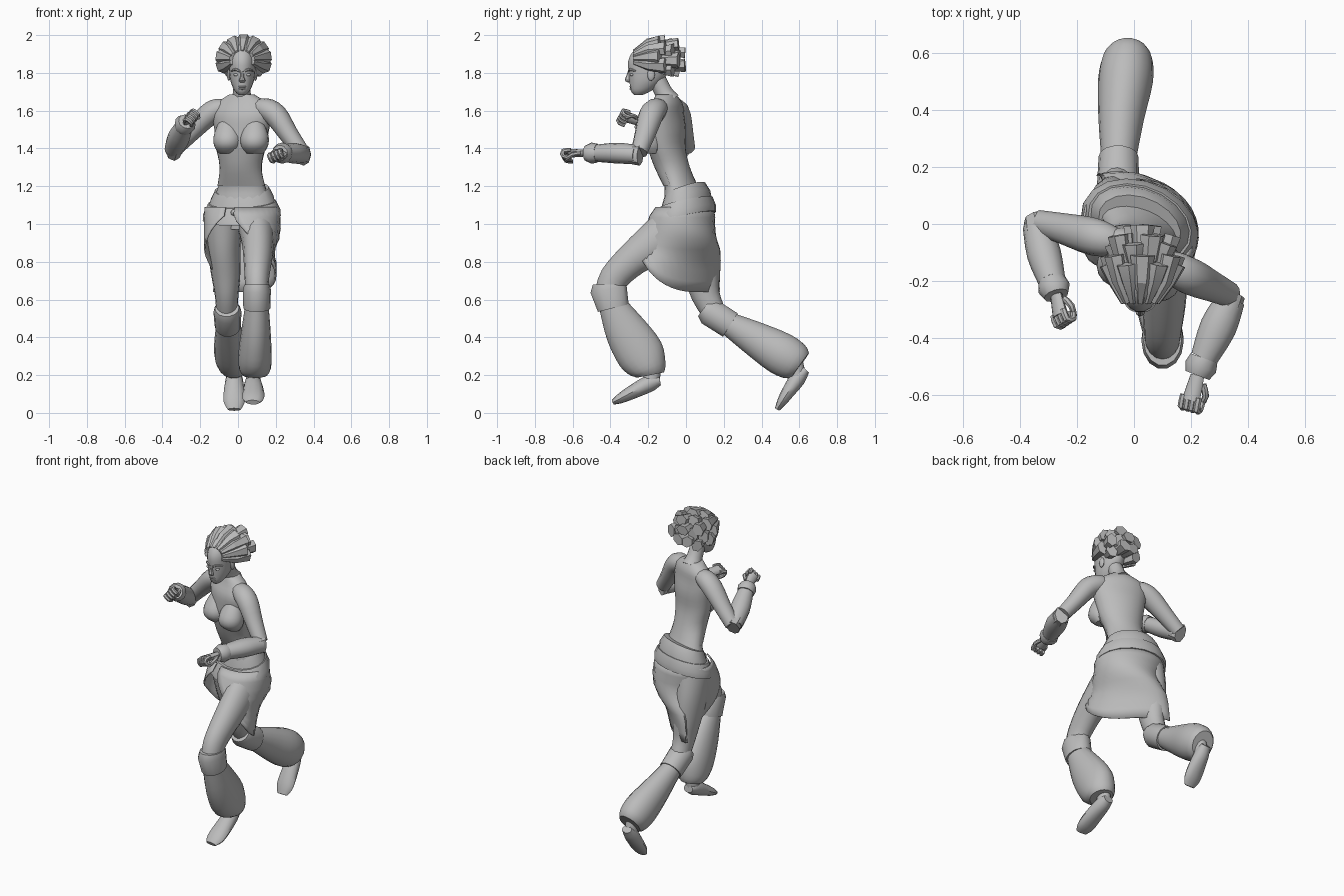
import bpy, bmesh
from math import sin, cos, pi, radians
from mathutils import Vector, Matrix

if "Cube" in bpy.data.objects:
    bpy.data.objects.remove(bpy.data.objects["Cube"])

grey = bpy.data.materials.new("clay_grey")
grey.use_nodes = True
tone = (0.5, 0.5, 0.5, 1)
grey.diffuse_color = tone
grey.node_tree.nodes["Principled BSDF"].inputs["Base Color"].default_value = tone

X, Y, Z = Vector((1, 0, 0)), Vector((0, 1, 0)), Vector((0, 0, 1))
TWIST = radians(-22)


def finish(name, bm, sharp=40):
    bmesh.ops.recalc_face_normals(bm, faces=bm.faces)
    mesh = bpy.data.meshes.new(name)
    bm.to_mesh(mesh)
    bm.free()
    mesh.materials.append(grey)
    mesh.shade_smooth()
    mesh.set_sharp_from_angle(angle=radians(sharp))
    obj = bpy.data.objects.new(name, mesh)
    bpy.context.collection.objects.link(obj)
    return obj


def spline(stations, steps):
    """Smooth a list of stations by Catmull-Rom interpolation."""
    pts = [Vector(s) for s in stations]
    out = []
    for i in range(len(pts) - 1):
        a, b, c, d = pts[max(i - 1, 0)], pts[i], pts[i + 1], pts[min(i + 2, len(pts) - 1)]
        for k in range(steps):
            t = k / steps
            out.append(b + (c - a) * t / 2 + (a - 2.5 * b + 2 * c - d / 2) * t * t
                       + (1.5 * (b - c) + (d - a) / 2) * t ** 3)
    return out + [pts[-1]]


def loft(name, stations, sides=14, axis=X, steps=3, level=False, twist=0, tilt=0,
         arc=None, sharp=40):
    """Skin rings (x, y, z, half width, half depth) along a path or level stack."""
    st = spline(stations, steps)
    bm = bmesh.new()
    rings = []
    for i, s in enumerate(st):
        c = Vector(s[:3])
        if level:
            u = Vector((cos(twist), sin(twist), 0))
            v = Vector((-sin(twist), cos(twist), tilt))
        else:
            t = Vector(st[min(i + 1, len(st) - 1)][:3]) - Vector(st[max(i - 1, 0)][:3])
            t.normalize()
            u = (axis - t * axis.dot(t)).normalized()
            v = t.cross(u)
        lo, hi = arc or (0, 2 * pi)
        count = sides + 1 if arc else sides
        angles = [lo + (hi - lo) * k / sides for k in range(count)]
        rings.append([bm.verts.new(c + u * s[3] * cos(a) + v * s[4] * sin(a)) for a in angles])
    for p, q in zip(rings, rings[1:]):
        for k in range(len(p) - (1 if arc else 0)):
            n = (k + 1) % len(p)
            bm.faces.new((p[k], p[n], q[n], q[k]))
    if not arc:
        bm.faces.new(rings[0])
        bm.faces.new(rings[-1])
    return finish(name, bm, sharp)


def ball(name, centre, size, twist=0):
    bm = bmesh.new()
    bmesh.ops.create_uvsphere(bm, u_segments=16, v_segments=10, radius=1)
    m = Matrix.Translation(centre) @ Matrix.Rotation(twist, 4, "Z") @ Matrix.Diagonal((*size, 1))
    bmesh.ops.transform(bm, matrix=m, verts=bm.verts)
    return finish(name, bm)


# Torso, twisted so the left side leads
torso = [(.02, 0, .97, .13, .1), (.02, 0, 1.08, .17, .11), (.02, -.025, 1.2, .13, .08),
         (.017, -.07, 1.3, .112, .088), (.017, -.1, 1.4, .133, .092), (.02, -.105, 1.5, .152, .094),
         (.02, -.11, 1.58, .165, .085), (.02, -.1, 1.64, .14, .068), (.02, -.105, 1.685, .07, .05)]
loft("torso", torso, 20, level=True, twist=TWIST)
bodice = [(x, y, z, a + .005, b + .005) for x, y, z, a, b in torso[2:5]]
loft("bodice_front", bodice, 14, level=True, twist=TWIST, arc=(pi * 1.02, pi * 1.98))
for side, x, y in (("right", -.055, -.145), ("left", .088, -.195)):
    loft(side + "_breast", [(x, y + .04, 1.57, .03, .03), (x, y + .018, 1.52, .056, .052),
                            (x, y, 1.46, .075, .073), (x, y + .002, 1.41, .07, .07),
                            (x, y + .02, 1.372, .045, .042)], 16, level=True, twist=TWIST)
loft("neck", [(.02, -.09, 1.65, .062, .06), (.02, -.12, 1.7, .046, .047),
              (.02, -.165, 1.79, .044, .048)], 12)

# Head and face
FX = .022
loft("head", [(FX, -.252, 1.683, .018, .022), (FX, -.238, 1.705, .04, .055),
              (FX, -.215, 1.75, .06, .085), (FX, -.2, 1.8, .069, .105),
              (FX, -.195, 1.86, .072, .113), (FX, -.185, 1.91, .066, .1),
              (FX, -.18, 1.95, .04, .06), (FX, -.18, 1.96, .012, .02)], 18, level=True)
loft("nose", [(FX, -.299, 1.81, .008, .008), (FX, -.306, 1.78, .01, .012),
              (FX, -.308, 1.76, .017, .015), (FX, -.298, 1.748, .01, .008)], 8, level=True)
for name, z, w in (("upper_lip", 1.727, .024), ("lower_lip", 1.716, .02)):
    ball(name, (FX, -.285, z), (w, .014, .007))
for side, s in (("right", -1), ("left", 1)):
    ball(side + "_eye", (FX + s * .03, -.287, 1.79), (.016, .01, .008))
    loft(side + "_brow", [(FX + s * .01, -.303, 1.808, .006, .006),
                          (FX + s * .035, -.295, 1.818, .007, .007),
                          (FX + s * .058, -.268, 1.81, .004, .004)], 6, axis=Z)
    ball(side + "_ear", (FX + s * .07, -.185, 1.79), (.01, .02, .032))

# Swept-back locks with flat cut ends: (count, spread, end y, reach, root y, root radius)
for row, (count, spread, end, reach, root, r0) in enumerate((
        (9, 108, -.125, .122, -.275, .058), (8, 130, -.055, .105, -.19, .055),
        (5, 144, -.02, .055, -.15, .04))):
    for k in range(count):
        a = radians(spread * (2 * k / (count - 1) - 1))
        wob = .015 * (-1) ** k
        path = [(FX + r0 * sin(a), root, 1.87 + r0 * cos(a) * .75, .013, .012),
                (.028 + reach * .8 * sin(a), (root + end) / 2, 1.87 + reach * .75 * cos(a), .031, .024),
                (.03 + reach * sin(a), end + wob, 1.87 + (reach - .018) * cos(a), .043, .033)]
        loft(f"hair_lock_{row}_{k}", path, 6, axis=Vector((cos(a), 0, -sin(a))), steps=1, sharp=20)


# Arms, bracers and fists
def fist(side, wrist, tip, across):
    wrist, tip = Vector(wrist), Vector(tip)
    d = (tip - wrist).normalized()
    u = (across - d * across.dot(d)).normalized()
    v = d.cross(u)
    v = v if v.z < 0 else -v
    size = (tip - wrist).length

    def at(f, w, h, r):
        return (*(wrist + d * size * f + u * w + v * h), r, r)
    palm = [at(0, 0, 0, .026), at(.35, 0, 0, .03), at(.72, 0, 0, .034)]
    loft(side + "_palm", [(*p[:4], p[4] * .65) for p in palm], 10, axis=u)
    for k in range(4):
        w = -.03 + .02 * k
        loft(f"{side}_finger_{k}", [at(.6, w, -.006, .012), at(.93, w, 0, .013),
             at(.9, w, .03, .012), at(.6, w, .036, .01)], 7, axis=u, steps=2)
    loft(side + "_thumb", [at(.2, .025, .01, .012), at(.5, .04, .025, .012),
                           at(.78, .022, .045, .009)], 7, axis=v, steps=2)


def arm(side, upper, bracer, cuff_end, tip, across):
    loft(side + "_upper_arm", upper, 12, axis=Y)
    loft(side + "_bracer", bracer, 12, axis=Z)
    elbow, near = Vector(bracer[0][:3]), Vector(bracer[1][:3])
    d = (near - elbow).normalized()
    loft(side + "_elbow_flare", [(*(elbow - d * .022), .058, .042), (*(elbow + d * .035), .052, .052)],
         8, axis=Z, steps=1)
    wrist = Vector(bracer[-1][:3])
    mid = (wrist + Vector(cuff_end)) / 2
    loft(side + "_wrist_cuff", [(*wrist, .05, .05), (*mid, .056, .057), (*cuff_end, .042, .044)],
         12, axis=Z, steps=1)
    fist(side, cuff_end, tip, across)


arm("left", [(.08, -.13, 1.615, .04, .035), (.14, -.155, 1.61, .06, .057), (.2, -.185, 1.575, .066, .062),
             (.265, -.215, 1.48, .056, .052), (.335, -.248, 1.38, .044, .044)],
    [(.34, -.262, 1.368, .05, .05), (.295, -.36, 1.375, .055, .064), (.245, -.47, 1.375, .046, .048)],
    (.222, -.53, 1.375), (.19, -.652, 1.375), Vector((1, 0, .4)))
arm("right", [(-.04, -.07, 1.615, .04, .035), (-.1, -.055, 1.61, .06, .055), (-.16, -.04, 1.575, .066, .06),
              (-.255, -.015, 1.48, .054, .05), (-.335, .005, 1.4, .044, .044)],
    [(-.34, -.005, 1.395, .05, .05), (-.315, -.105, 1.455, .055, .06), (-.287, -.2, 1.515, .046, .048)],
    (-.272, -.25, 1.543), (-.252, -.35, 1.58), Vector((.6, 0, .8)))


# Legs: thigh, knee cuff, flared legging, ankle and shoe
def leg(side, thigh, cuff, flare, ankle, shoe):
    loft(side + "_thigh", thigh, 16)
    loft(side + "_knee_cuff", cuff, 14, steps=1)
    loft(side + "_legging", flare, 18)
    loft(side + "_ankle", ankle, 12)
    loft(side + "_shoe", shoe, 12)


leg("left",
    [(.09, -.02, 1.02, .1, .12), (.105, -.15, .91, .086, .115), (.105, -.28, .815, .076, .09),
     (.1, -.38, .715, .065, .078), (.1, -.41, .63, .06, .072)],
    [(.1, -.41, .68, .066, .085), (.1, -.41, .655, .074, .1), (.1, -.385, .555, .072, .086)],
    [(.1, -.39, .57, .062, .075), (.095, -.315, .43, .078, .115), (.09, -.24, .31, .088, .128),
     (.09, -.2, .235, .084, .1), (.09, -.19, .2, .066, .075)],
    [(.08, -.175, .25, .036, .042), (.08, -.185, .15, .04, .046)],
    [(.08, -.137, .17, .032, .024), (.08, -.19, .157, .046, .044), (.082, -.29, .107, .057, .036),
     (.08, -.35, .075, .056, .026), (.078, -.387, .056, .036, .013)])
leg("right",
    [(-.075, .02, 1.02, .1, .12), (-.075, .05, .88, .088, .115), (-.065, .08, .74, .078, .095),
     (-.06, .105, .62, .062, .075), (-.058, .16, .51, .056, .06)],
    [(-.058, .1, .555, .064, .058), (-.056, .125, .535, .074, .076), (-.054, .235, .465, .07, .075)],
    [(-.054, .22, .475, .06, .062), (-.045, .37, .39, .08, .094), (-.03, .5, .315, .096, .114),
     (-.022, .575, .272, .088, .104), (-.02, .605, .252, .068, .08)],
    [(-.02, .575, .28, .036, .042), (-.02, .592, .19, .04, .044)],
    [(-.02, .635, .228, .032, .022), (-.02, .592, .182, .045, .042), (-.02, .537, .105, .056, .034),
     (-.02, .505, .055, .055, .025), (-.02, .482, .018, .035, .013)])

# Waist wraps, higher at the back
loft("waist_wrap", [(.02, 0, 1.08, .188, .128), (.02, 0, 1.135, .175, .12), (.02, -.005, 1.185, .15, .098)],
     18, level=True, twist=TWIST, tilt=.4, steps=1)
loft("hip_sash", [(.02, -.008, 1.03, .214, .158), (.02, -.005, 1.065, .212, .155), (.02, 0, 1.115, .188, .132)],
     18, level=True, twist=TWIST, tilt=.25, steps=1)
ball("sash_knot", (-.01, -.14, 1.06), (.03, .022, .02), TWIST)

# Open-fronted skirt swept to the left: (z, half width, half depth, x, y, twist)
levels = [(1.12, .19, .13, .02, 0, -22), (1.04, .21, .17, .02, -.02, -22),
          (.93, .2, .205, .025, -.045, 8), (.8, .12, .25, .03, -.032, 35),
          (.61, .07, .25, .03, -.015, 43)]


def skirt_point(t, f):
    left = t < pi
    hem = .84 - .2 * sin(min(t, pi / 2)) ** .7 if left else 1.07 - .43 * sin(t / 2) ** 1.2
    z = 1.09 + (hem - 1.09) * f
    for hi, lo in zip(levels, levels[1:]):
        if z >= lo[0]:
            break
    k = (hi[0] - z) / (hi[0] - lo[0])
    rx, ry, cx, cy, turn = (h + (l - h) * k for h, l in zip(hi[1:], lo[1:]))
    if not left:  # the right panel hangs straight
        ease = min(1, (t - pi) / 2)
        turn += (-22 - turn) * ease
        rx += (.205 - rx) * ease
    p = Matrix.Rotation(radians(turn), 3, "Z") @ Vector((rx * sin(t), -ry * cos(t), 0))
    return p + Vector((cx, cy, z))


bm = bmesh.new()
cols, rows = 32, 8
grid = [[bm.verts.new(skirt_point(radians(5 + 345 * c / cols), r / rows))
         for r in range(rows + 1)] for c in range(cols + 1)]
for p, q in zip(grid, grid[1:]):
    for r in range(rows):
        bm.faces.new((p[r], p[r + 1], q[r + 1], q[r]))
skirt = finish("skirt", bm)
shell = skirt.modifiers.new("thickness", "SOLIDIFY")
shell.thickness = .008
